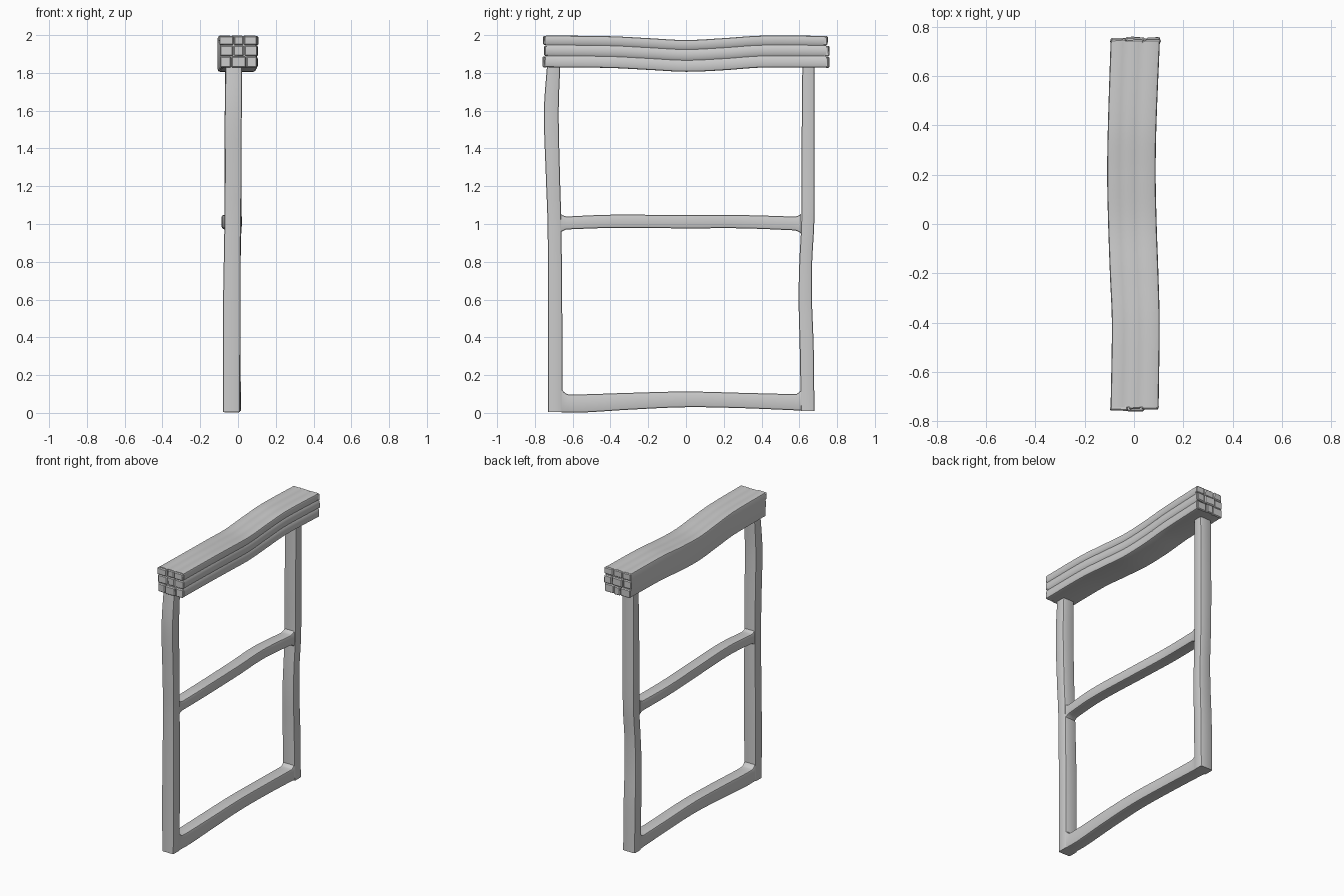
import bpy, bmesh, math, random
from mathutils import Vector

if "Cube" in bpy.data.objects:
    bpy.data.objects.remove(bpy.data.objects["Cube"])

random.seed(4)


def finish(name, bm, angle=35):
    bmesh.ops.recalc_face_normals(bm, faces=bm.faces)
    me = bpy.data.meshes.new(name)
    bm.to_mesh(me)
    bm.free()
    ob = bpy.data.objects.new(name, me)
    bpy.context.collection.objects.link(ob)
    bpy.ops.object.select_all(action='DESELECT')
    ob.select_set(True)
    bpy.context.view_layer.objects.active = ob
    bpy.ops.object.shade_smooth_by_angle(angle=math.radians(angle))
    return ob


def sample(keys, t):
    # Smooth (Hermite) interpolation of the section limits along the timber
    t = min(max(t, keys[0][0]), keys[-1][0])
    i = 0
    while i < len(keys) - 2 and t > keys[i + 1][0]:
        i += 1
    a, b = keys[i], keys[i + 1]
    p, n = keys[max(i - 1, 0)], keys[min(i + 2, len(keys) - 1)]
    h = b[0] - a[0]
    s = (t - a[0]) / h
    out = []
    for k in range(1, 5):
        ma = (b[k] - p[k]) / (b[0] - p[0]) * h
        mb = (n[k] - a[k]) / (n[0] - a[0]) * h
        out.append((2*s**3 - 3*s**2 + 1)*a[k] + (s**3 - 2*s**2 + s)*ma
                   + (3*s**2 - 2*s**3)*b[k] + (s**3 - s**2)*mb)
    return out


def section(u0, u1, v0, v1, c, grooved):
    # Rectangle with eased corners; optional grain grooves on the top and +x side
    pts = []
    for cu, cv, a0 in ((u1-c, v0+c, -90), (u1-c, v1-c, 0), (u0+c, v1-c, 90), (u0+c, v0+c, 180)):
        for j in range(3):
            a = math.radians(a0 + 45*j)
            pts.append((cu + c*math.cos(a), cv + c*math.sin(a)))
        if grooved and a0 == -90:
            for f in (0.36, 0.70):
                for df, d in ((-.07, 0), (0, .007), (.07, 0)):
                    pts.append((u1 - d, v0 + (v1-v0)*(f+df)))
        if grooved and a0 == 0:
            for f in (0.36, 0.68):
                for df, d in ((-.07, 0), (0, .004), (.07, 0)):
                    pts.append((u1 - (u1-u0)*(f+df), v1 - d))
    return pts


def timber(name, axis, keys, c=0.009, grooved=False, flare=(0, 0), n=36):
    # Loft a wavy timber along y or z; flare rounds its joints into the posts
    bm = bmesh.new()
    t0, t1 = keys[0][0], keys[-1][0]
    ts = [t0 + (t1-t0)*i/n for i in range(n+1)]
    if any(flare):
        ts = sorted(ts + [t0+d for d in (.006, .013, .02, .028)] + [t1-d for d in (.006, .013, .02, .028)])
    rings = []
    for t in ts:
        u0, u1, v0, v1 = sample(keys, t)
        k = max(0, 1 - min(t-t0, t1-t)/0.04)**2
        pts = section(u0, u1, v0 - flare[0]*k, v1 + flare[1]*k, c, grooved)
        rings.append([bm.verts.new((u, t, v) if axis == 'y' else (u, v, t)) for u, v in pts])
    for r, q in zip(rings, rings[1:]):
        for i in range(len(r)):
            j = (i+1) % len(r)
            bm.faces.new((r[i], r[j], q[j], q[i]))
    bm.faces.new(rings[0])
    bm.faces.new(rings[-1])
    return finish(name, bm)


# Upright posts: (z, x min, x max, y min, y max)
timber("left_post", 'z', [
    (0.005, -.080, .010, -.730, -.655), (0.5, -.080, .013, -.730, -.655),
    (1.0, -.072, .015, -.733, -.660), (1.25, -.070, .019, -.742, -.667),
    (1.6, -.070, .020, -.752, -.674), (1.85, -.065, .022, -.735, -.665)])
timber("right_post", 'z', [
    (0.010, -.078, .015, .608, .680), (0.35, -.080, .014, .602, .676),
    (0.6, -.078, .013, .596, .667), (0.8, -.073, .014, .600, .668),
    (1.0, -.070, .018, .610, .679), (1.3, -.072, .018, .611, .681),
    (1.85, -.068, .020, .616, .680)])

# Horizontal rails: (y, x min, x max, z min, z max)
timber("bottom_rail", 'y', [
    (-.660, -.077, .009, .003, .098), (-.55, -.076, .010, .002, .098),
    (-.3, -.073, .014, .017, .106), (0, -.072, .015, .030, .113),
    (.3, -.075, .012, .025, .106), (.615, -.077, .011, .012, .098)], flare=(0, .03))
timber("middle_rail", 'y', [
    (-.665, -.068, .010, .970, 1.038), (-.4, -.060, .020, .979, 1.049),
    (0, -.074, .008, .977, 1.047), (.3, -.087, -.004, .977, 1.047),
    (.610, -.070, .010, .965, 1.038)], flare=(.016, .016))

# Heavy top beam
beam = [
    (-.742, -.095, .100, 1.830, 1.998), (-.4, -.090, .104, 1.826, 1.994),
    (-.2, -.098, .099, 1.816, 1.984), (0, -.105, .092, 1.806, 1.974),
    (.2, -.109, .088, 1.814, 1.984), (.4, -.106, .091, 1.828, 1.997),
    (.742, -.095, .105, 1.828, 1.996)]
timber("top_beam", 'y', beam, c=.010, grooved=True, n=56)

# Split end grain: a 3 x 3 set of uneven chipped blocks on each beam end
for label, side in (("left", -1), ("right", 1)):
    bm = bmesh.new()
    u0, u1, v0, v1 = sample(beam, side*.742)
    v0 -= .004
    for r in range(3):
        shift = random.uniform(-.05, .05)
        cuts = [0, .33 + shift, .68 - shift, 1]
        rows = [0, .36, .70, 1]
        for k in range(3):
            x0, x1 = (u0 + (u1-u0)*cuts[k+i] for i in (0, 1))
            z0, z1 = (v0 + (v1-v0)*rows[r+i] for i in (0, 1))
            x0 -= random.uniform(0, .009) if k == 0 else -.001
            x1 += random.uniform(0, .007) if k == 2 else -.001
            tip = random.uniform(.746, .758) + (.004 if r == 0 else 0)
            made = bmesh.ops.create_cube(bm, size=1)['verts']
            for v in made:
                outer = v.co.y * side > 0
                v.co = Vector((x1 if v.co.x > 0 else x0,
                               side*(tip + random.uniform(-.003, .003) if outer else .715),
                               z1 - .001 if v.co.z > 0 else z0 + .001))
                if not outer:
                    # Tuck the inner end inside the beam
                    v.co.x = min(max(v.co.x, u0 + .006), u1 - .009)
                    v.co.z = min(max(v.co.z, v0 + .008), v1 - .006)
            edges = list({e for v in made for e in v.link_edges})
            bmesh.ops.bevel(bm, geom=edges, offset=.006, segments=1, affect='EDGES', profile=.5)
    finish(label + "_end_grain", bm, 30)
